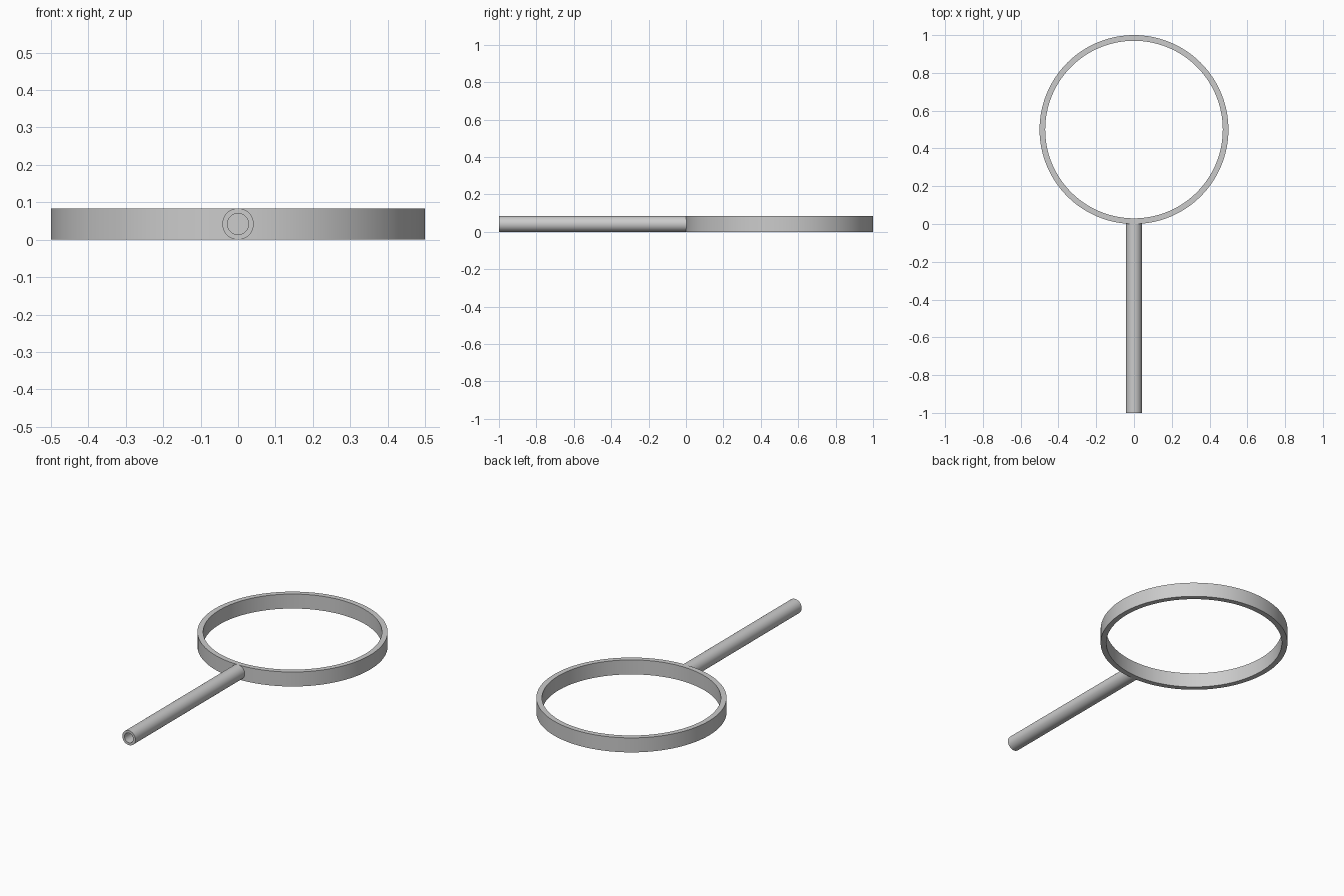
import bpy, bmesh
from math import pi
from mathutils import Matrix, Vector

cube = bpy.data.objects.get("Cube")
if cube:
    bpy.data.objects.remove(cube, do_unlink=True)

GREY = (0.6, 0.6, 0.6, 1.0)
metal = bpy.data.materials.new("grey_metal")
metal.use_nodes = True
metal.diffuse_color = GREY
metal.node_tree.nodes["Principled BSDF"].inputs["Base Color"].default_value = GREY

THICK = 0.084  # height of the hoop and diameter of the handle


def tube(name, outer, inner, length, sides, matrix):
    """Hollow cylinder along local z, made by spinning a rectangular section."""
    bm = bmesh.new()
    section = [(inner, 0), (outer, 0), (outer, length), (inner, length)]
    verts = [bm.verts.new((r, 0, z)) for r, z in section]
    edges = [bm.edges.new((verts[i], verts[(i + 1) % 4])) for i in range(4)]
    bmesh.ops.spin(bm, geom=verts + edges, cent=(0, 0, 0), axis=(0, 0, 1),
                   angle=2 * pi, steps=sides, use_merge=True)
    bmesh.ops.remove_doubles(bm, verts=bm.verts[:], dist=1e-5)
    bmesh.ops.recalc_face_normals(bm, faces=bm.faces[:])
    mesh = bpy.data.meshes.new(name)
    bm.to_mesh(mesh)
    bm.free()
    mesh.materials.append(metal)
    obj = bpy.data.objects.new(name, mesh)
    obj.matrix_world = matrix
    bpy.context.collection.objects.link(obj)
    bpy.ops.object.select_all(action='DESELECT')
    obj.select_set(True)
    bpy.context.view_layer.objects.active = obj
    bpy.ops.object.shade_smooth_by_angle()
    return obj


# Flat hoop
tube("hoop", 0.5, 0.47, THICK, 128, Matrix.Translation((0, 0.5, 0)))

# Hollow handle, its inner end sunk slightly into the hoop wall
tube("handle", THICK / 2, 0.028, 1.004, 64,
     Matrix.Translation((0, 0.004, THICK / 2)) @ Matrix.Rotation(pi / 2, 4, 'X'))
